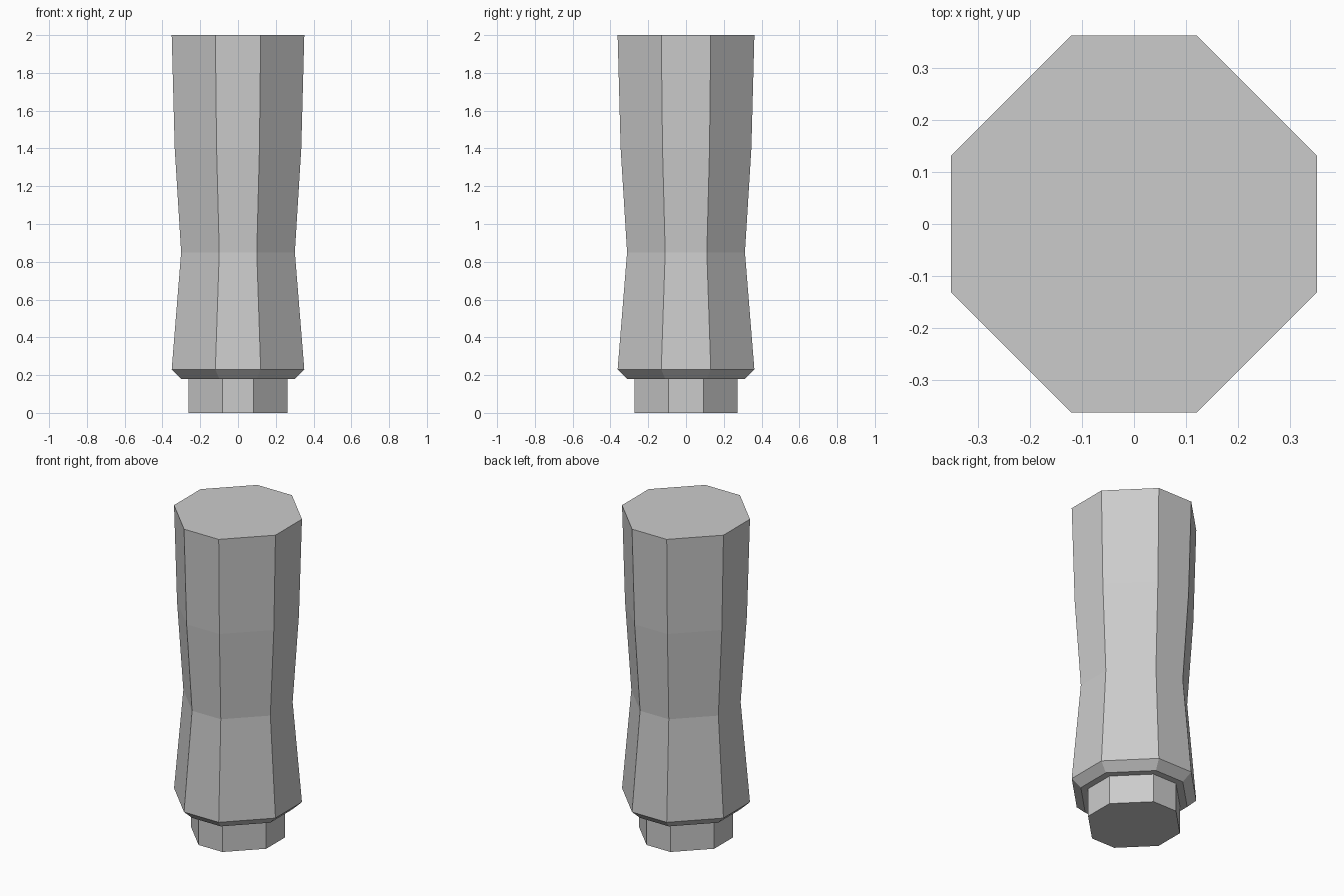
import bpy, bmesh, math

if "Cube" in bpy.data.objects:
    bpy.data.objects.remove(bpy.data.objects["Cube"])

HX, HY = 0.351, 0.362      # half width and half depth of the octagon
CUT = 0.231                # size of the 45 degree corner cut
TAN = math.tan(math.radians(22.5))

# Profile: (height, inward offset of the octagon)
PROFILE = [(0.0, 0.09), (0.18, 0.09), (0.18, 0.05), (0.23, 0.0),
           (0.85, 0.05), (1.40, 0.016), (2.0, 0.0)]


def octagon(bm, z, inset):
    """Ring of eight vertices, evenly inset from the full outline."""
    x, y = HX - inset, HY - inset
    cx, cy = HX - CUT - inset * TAN, HY - CUT - inset * TAN
    points = [(x, -cy), (x, cy), (cx, y), (-cx, y),
              (-x, cy), (-x, -cy), (-cx, -y), (cx, -y)]
    return [bm.verts.new((px, py, z)) for px, py in points]


# Waisted handle with a stepped peg at its foot
bm = bmesh.new()
rings = [octagon(bm, z, inset) for z, inset in PROFILE]
for low, high in zip(rings, rings[1:]):
    for i in range(8):
        j = (i + 1) % 8
        bm.faces.new((low[i], low[j], high[j], high[i]))
bm.faces.new(list(reversed(rings[0])))
bm.faces.new(rings[-1])
bmesh.ops.recalc_face_normals(bm, faces=bm.faces)

mesh = bpy.data.meshes.new("handle_grip")
bm.to_mesh(mesh)
bm.free()
bpy.context.collection.objects.link(bpy.data.objects.new("handle_grip", mesh))
